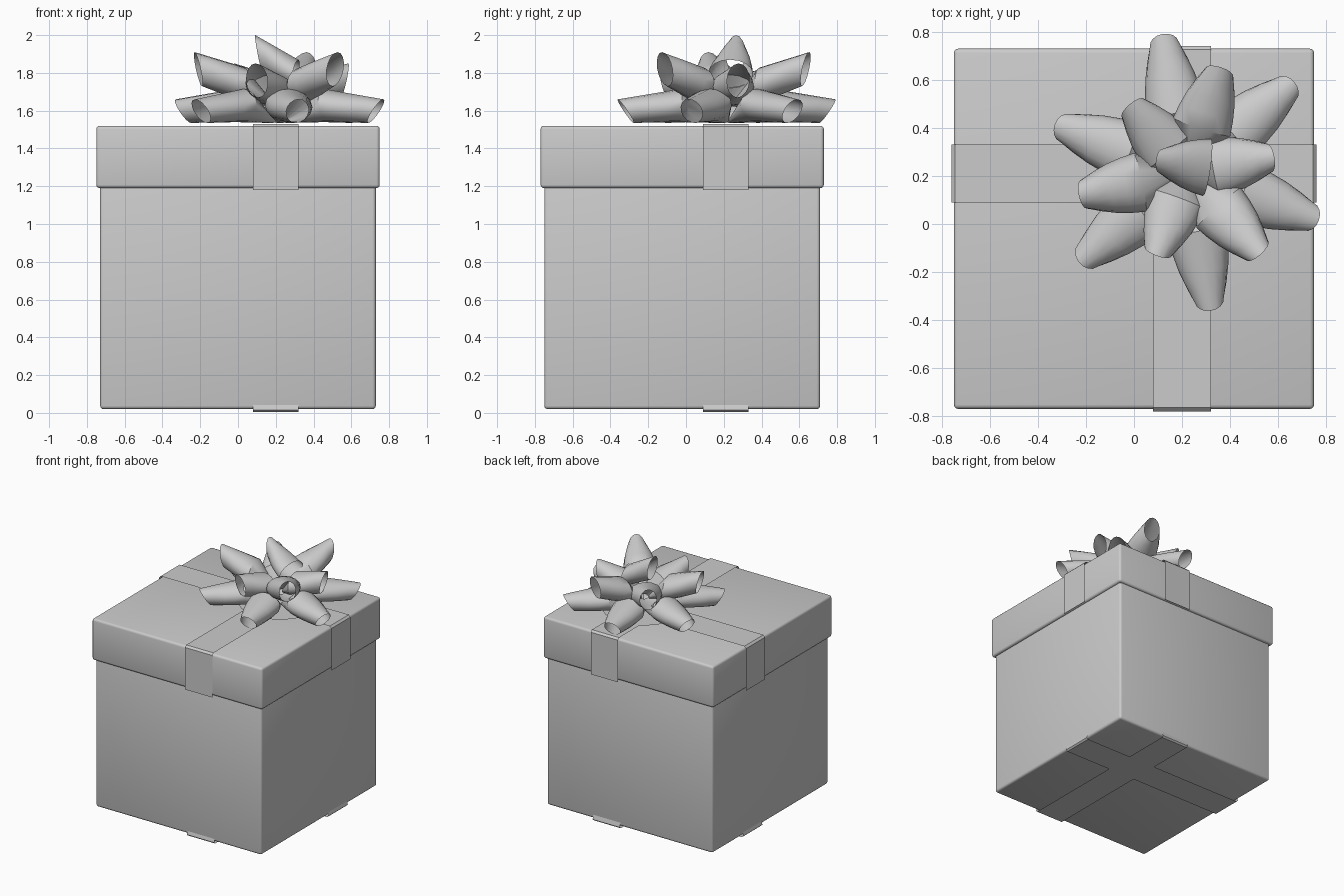
import bpy, bmesh, math
from mathutils import Vector, Matrix

if "Cube" in bpy.data.objects:
    bpy.data.objects.remove(bpy.data.objects["Cube"])


def finish(name, bm, angle=None):
    bmesh.ops.recalc_face_normals(bm, faces=bm.faces)
    me = bpy.data.meshes.new(name)
    bm.to_mesh(me)
    bm.free()
    ob = bpy.data.objects.new(name, me)
    bpy.context.collection.objects.link(ob)
    if angle:
        bpy.ops.object.select_all(action='DESELECT')
        ob.select_set(True)
        bpy.context.view_layer.objects.active = ob
        bpy.ops.object.shade_smooth_by_angle(angle=math.radians(angle))
    return ob


def rounded_box(name, lo, hi, bevel):
    lo, hi = Vector(lo), Vector(hi)
    bm = bmesh.new()
    m = Matrix.Translation((lo + hi) / 2) @ Matrix.Diagonal((*(hi - lo), 1))
    bmesh.ops.create_cube(bm, size=1, matrix=m)
    bmesh.ops.bevel(bm, geom=bm.edges[:], offset=bevel, segments=3,
                    profile=0.5, affect='EDGES')
    return finish(name, bm, 40)


def strip(name, path, a, b, along_x):
    """Flat ribbon following a (distance, z) path, spanning a..b sideways."""
    bm = bmesh.new()
    rows = []
    for d, z in path:
        rows.append([bm.verts.new((d, s, z) if along_x else (s, d, z)) for s in (a, b)])
    for p, q in zip(rows, rows[1:]):
        bm.faces.new((p[0], p[1], q[1], q[0]))
    return finish(name, bm)


# box and lid
rounded_box("box_body", (-0.73, -0.75, 0.02), (0.73, 0.71, 1.25), 0.018)
rounded_box("box_lid", (-0.75, -0.77, 1.19), (0.75, 0.73, 1.52), 0.018)

# ribbons: over the lid, and under the box (sides sink into the walls)
for label, lo, hi, a, b, ax in (("side", -0.76, 0.76, 0.09, 0.33, True),
                                ("front", -0.78, 0.742, 0.08, 0.32, False)):
    strip("lid_ribbon_" + label,
          [(lo, 1.18), (lo, 1.515), (lo + 0.015, 1.53), (hi - 0.015, 1.53),
           (hi, 1.515), (hi, 1.18)], a, b, ax)
    l2, h2 = lo + 0.023, hi - 0.023
    strip("base_ribbon_" + label,
          [(l2 + 0.012, 0.06), (l2, 0.015), (l2 + 0.012, 0.004),
           (h2 - 0.012, 0.004), (h2, 0.015), (h2 - 0.012, 0.06)], a, b, ax)


def petal(name, center, yaw, inner, outer, w_in=0.125, w_out=0.06, pinch=None):
    """Conical ribbon loop; inner/outer = (top r, top z, bottom r, bottom z)."""
    n, steps = 16, 5
    bm = bmesh.new()
    stations = []
    for i in range(steps):
        t = i / (steps - 1)
        sec = [p + (q - p) * t for p, q in zip(inner, outer)]
        stations.append((sec, w_in + (w_out - w_in) * t + 0.012 * math.sin(math.pi * t)))
    if pinch:
        stations.insert(0, (pinch, 0.03))
    rot = Matrix.Rotation(math.radians(yaw), 3, 'Z')
    rings = []
    for (tr, tz, br, bz), w in stations:
        ring = []
        for k in range(n):
            a = 2 * math.pi * k / n
            f = (1 + math.cos(a)) / 2
            p = rot @ Vector((br + (tr - br) * f, w * math.sin(a), bz + (tz - bz) * f))
            ring.append(bm.verts.new(p + Vector((center[0], center[1], 0))))
        rings.append(ring)
    for p, q in zip(rings, rings[1:]):
        for k in range(n):
            j = (k + 1) % n
            bm.faces.new((p[k], p[j], q[j], q[k]))
    return finish(name, bm, 35)


# bow: a low ring, two interleaved upper rings and a top loop
C = (0.22, 0.215)
for i in range(6):
    petal(f"bow_low_loop_{i}", C, 100 + 60 * i,
          (0.25, 1.715, 0.28, 1.54), (0.585, 1.66, 0.50, 1.535),
          pinch=(0.05, 1.56, 0.05, 1.535))
for i in range(3):
    petal(f"bow_upper_loop_{i}", C, 72 + 120 * i,
          (0.19, 1.83, 0.21, 1.65), (0.46, 1.91, 0.42, 1.73),
          pinch=(0.05, 1.66, 0.05, 1.62))
    petal(f"bow_middle_loop_{i}", C, 10 + 120 * i,
          (0.11, 1.79, 0.13, 1.63), (0.37, 1.85, 0.33, 1.67),
          pinch=(0.03, 1.66, 0.03, 1.62))
petal("bow_top_loop", (0.20, 0.25), 172,
      (-0.12, 1.87, -0.09, 1.72), (0.11, 2.0, 0.07, 1.80), w_in=0.12, w_out=0.05)

# backing disc under the bow
bm = bmesh.new()
bmesh.ops.create_circle(bm, cap_ends=True, segments=32, radius=0.30,
                        matrix=Matrix.Translation((C[0], C[1], 1.534)))
finish("bow_base", bm)
